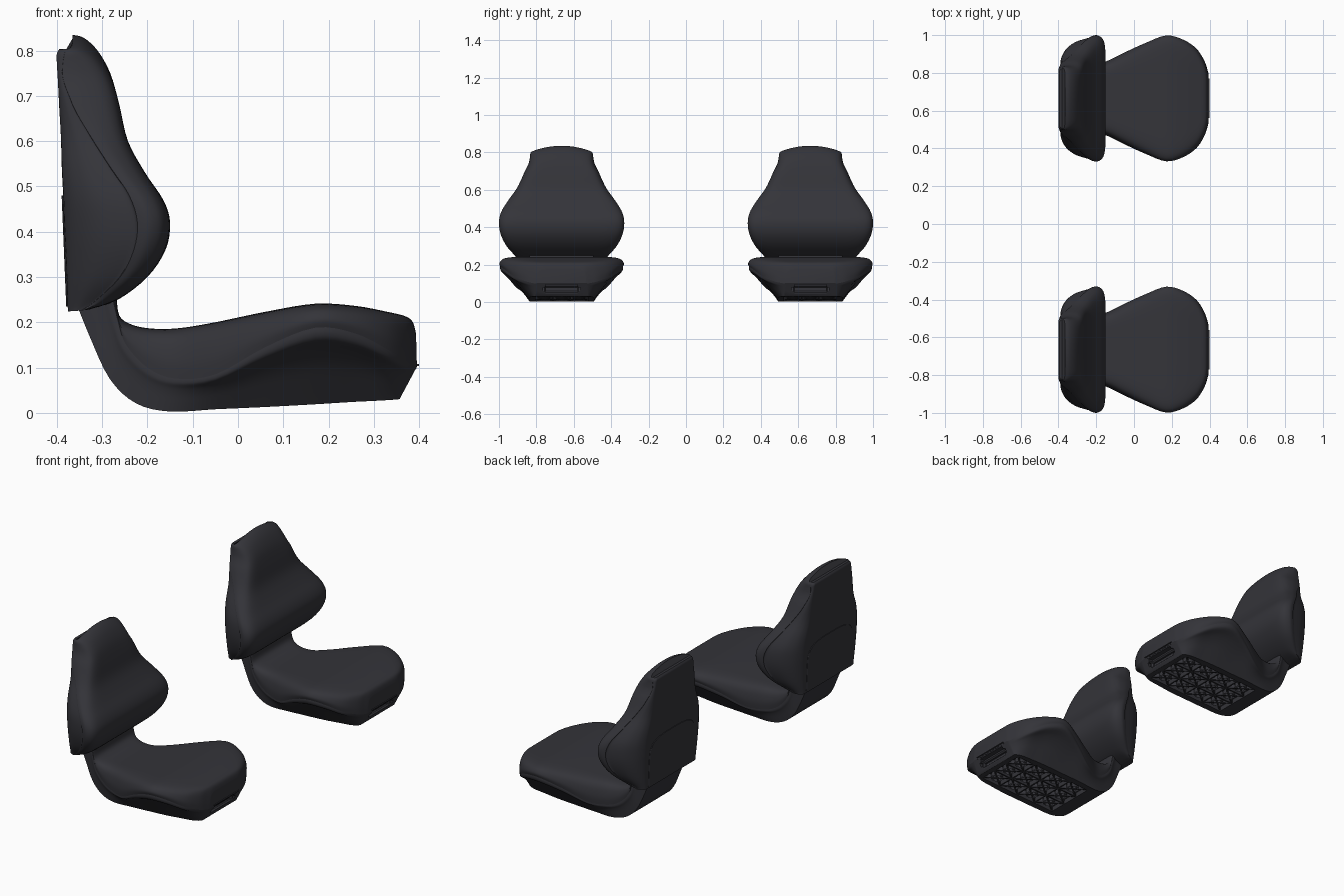
import bpy, bmesh, math
from mathutils import Matrix, Vector

if "Cube" in bpy.data.objects:
    bpy.data.objects.remove(bpy.data.objects["Cube"])

charcoal = bpy.data.materials.new("charcoal_vinyl")
colour = (0.034, 0.034, 0.041, 1)
charcoal.use_nodes = True
charcoal.diffuse_color = colour
shader = charcoal.node_tree.nodes["Principled BSDF"]
shader.inputs["Base Color"].default_value = colour
shader.inputs["Roughness"].default_value = 0.6


def finish(name, bm, smooth=True):
    bmesh.ops.recalc_face_normals(bm, faces=bm.faces)
    mesh = bpy.data.meshes.new(name)
    bm.to_mesh(mesh)
    bm.free()
    mesh.materials.append(charcoal)
    obj = bpy.data.objects.new(name, mesh)
    bpy.context.collection.objects.link(obj)
    if smooth:
        bpy.ops.object.select_all(action='DESELECT')
        obj.select_set(True)
        bpy.context.view_layer.objects.active = obj
        bpy.ops.object.shade_smooth_by_angle(angle=math.radians(35))
    return obj


def spline(rows, steps):
    """Pass a smooth curve through rows of numbers."""
    rows = [Vector(r) for r in rows]
    ext = [rows[0]] + rows + [rows[-1]]
    out = []
    for a, b, c, d in zip(ext, ext[1:], ext[2:], ext[3:]):
        for i in range(steps):
            t = i / steps
            out.append(b + (c - a) * (t / 2) + (a * 2 - b * 5 + c * 4 - d) * (t * t / 2)
                       + (b * 3 - a - c * 3 + d) * (t ** 3 / 2))
    return out + [rows[-1]]


def loft(name, stations, section, shell, y0):
    """Skin mirrored sections; each station is face xz, seam xz, base xz, width, base width."""
    bm = bmesh.new()
    rings = []
    half = spline(section, 3)
    for s in spline(stations, 4):
        face, seam, base = Vector(s[0:2]), Vector(s[2:4]), Vector(s[4:6])
        width, base_width = s[6], s[7]
        pts = []
        for u, v in half:
            if shell:
                y = width * 0.985 + (base_width - width * 0.985) * u
                p = seam.lerp(base, v)
            else:
                y, p = width * u, face.lerp(seam, v)
            pts.append((p.x, y, p.y))
        if shell:
            pts.reverse()
        else:
            pts = pts[1:]
        ring = []
        for x, y, z in pts + [(x, -y, z) for x, y, z in reversed(pts)]:
            # crowned top edge of the backrest
            z -= max(0, z - 0.7) * 0.25 * (y / 0.17) ** 2
            ring.append(bm.verts.new((x, y + y0, z)))
        rings.append(ring)
    n = len(rings[0])
    for a, b in zip(rings, rings[1:]):
        for i in range(n):
            j = (i + 1) % n
            bm.faces.new((a[i], a[j], b[j], b[i]))
    bm.faces.new(rings[0])
    bm.faces.new(rings[-1])
    return finish(name, bm)


def block(bm, centre, size, angle=0):
    matrix = Matrix.Translation(centre) @ Matrix.Rotation(angle, 4, 'Z') @ Matrix.Diagonal((*size, 1))
    return bmesh.ops.create_cube(bm, size=1, matrix=matrix)


def cut(target, centre, size, tilt, radius):
    bm = bmesh.new()
    block(bm, (0, 0, 0), size)
    bmesh.ops.bevel(bm, geom=bm.edges[:], offset=radius, segments=3, affect='EDGES')
    cutter = finish("recess_cutter", bm, False)
    cutter.location = centre
    cutter.rotation_euler.y = tilt
    cutter.hide_render = True
    mod = target.modifiers.new("recess", 'BOOLEAN')
    mod.operation, mod.solver, mod.object = 'DIFFERENCE', 'EXACT', cutter
    bpy.context.view_layer.objects.active = target
    bpy.ops.object.modifier_apply(modifier=mod.name)
    bpy.data.objects.remove(cutter)


# Cross-sections: across, and from padded face to seam or seam to base
pad = [(0, 0), (0.4, 0), (0.7, 0.01), (0.86, 0.08), (0.94, 0.22), (0.98, 0.42),
       (1, 0.7), (0.985, 1)]
pan_wall = [(0, 0), (0, 0.08), (0.06, 0.17), (0.3, 0.3), (0.55, 0.5), (0.78, 0.75), (1, 1)]
back_wall = [(0, 0), (0.05, 0.04), (0.12, 0.25), (0.25, 0.55), (0.5, 0.82), (0.8, 0.97), (1, 1)]

back = [
    (-.33, .228, -.345, .226, -.375, .224, .235, .2),
    (-.265, .25, -.315, .247, -.376, .235, .25, .2),
    (-.2, .3, -.26, .3, -.378, .29, .295, .2),
    (-.16, .36, -.23, .36, -.381, .36, .325, .2),
    (-.15, .42, -.222, .42, -.384, .42, .335, .2),
    (-.165, .47, -.24, .48, -.386, .48, .325, .2),
    (-.205, .53, -.28, .54, -.389, .54, .29, .19),
    (-.243, .6, -.325, .61, -.391, .61, .24, .17),
    (-.262, .68, -.365, .68, -.395, .68, .205, .16),
    (-.282, .75, -.386, .75, -.398, .75, .178, .155),
    (-.31, .8, -.387, .79, -.4, .79, .17, .15),
    (-.34, .828, -.383, .822, -.4, .815, .167, .15),
    (-.365, .835, -.38, .832, -.394, .827, .16, .145)]

seat = [
    (-.268, .26, -.278, .26, -.36, .25, .17, .15),
    (-.262, .215, -.264, .2, -.328, .17, .173, .15),
    (-.235, .195, -.247, .15, -.283, .075, .178, .155),
    (-.19, .186, -.2, .1, -.225, .021, .185, .16),
    (-.13, .187, -.14, .076, -.15, .003, .2, .17),
    (-.05, .2, -.05, .085, -.05, .008, .243, .175),
    (.06, .223, .06, .145, .06, .013, .293, .175),
    (.17, .241, .17, .188, .17, .019, .333, .175),
    (.26, .236, .26, .175, .25, .024, .311, .17),
    (.33, .223, .33, .14, .31, .027, .264, .165),
    (.37, .213, .373, .112, .342, .029, .2, .155),
    (.386, .2, .39, .1, .354, .03, .15, .145),
    (.393, .175, .395, .102, .357, .031, .13, .14)]


def back_panel(name, y0):
    """Thin arched access panel lying on the leaning back face."""
    bm = bmesh.new()
    arch = [(-.19, .235), (.19, .235)]
    for i in range(17):
        a = math.pi * i / 16
        c, s = math.cos(a), math.sin(a)
        arch.append((math.copysign(abs(c) ** 0.6, c) * .19, .38 + .1 * s ** 0.6))
    rims = [[bm.verts.new((-.3655 - .0415 * z - out, y0 + y * k, z)) for y, z in arch]
            for out, k in ((-.004, 1), (.002, 1), (.004, .98))]
    for a, b in zip(rims, rims[1:]):
        for i in range(len(arch)):
            j = (i + 1) % len(arch)
            bm.faces.new((a[i], a[j], b[j], b[i]))
    bm.faces.new(rims[0])
    bm.faces.new(rims[-1])
    finish(name, bm, False)


def underside_ribs(name, y0, tilt):
    """Moulded lattice of bars, crosses and rings inside the pan recess."""
    bm = bmesh.new()
    dx, dy, bar, deep = .115, .093, .007, .024
    for i in range(1, 4):
        block(bm, ((i - 2) * dx, 0, 0), (bar, 3 * dy, deep))
    for side in (-1, 1):
        block(bm, (0, side * dy / 2, 0), (4 * dx, bar, deep))
    for i in range(4):
        for j in range(3):
            centre = ((i - 1.5) * dx, (j - 1) * dy, 0)
            for side in (-1, 1):
                block(bm, centre, (math.hypot(dx, dy), bar, deep * .9), side * math.atan2(dy, dx))
            for radius in (.024, .031):
                bmesh.ops.create_cone(bm, cap_ends=False, segments=16, radius1=radius,
                                      radius2=radius, depth=deep, matrix=Matrix.Translation(centre))
    ribs = finish(name, bm, False)
    ribs.location = (.1, y0, .03)
    ribs.rotation_euler.y = tilt


tilt = -0.053
for side, y0 in (("near", -.665), ("far", .665)):
    loft(side + "_backrest_cushion", back, pad, False, y0)
    loft(side + "_backrest_shell", back, back_wall, True, y0)
    back_panel(side + "_backrest_panel", y0)
    loft(side + "_seat_cushion", seat, pad, False, y0)
    pan = loft(side + "_seat_pan", seat, pan_wall, True, y0)
    # open underside and front grip recess
    cut(pan, (.1, y0, .005), (.46, .28, .08), tilt, .004)
    cut(pan, (.385, y0, .068), (.07, .2, .05), 0, .015)
    underside_ribs(side + "_pan_ribs", y0, tilt)
    # front grip lip
    bm = bmesh.new()
    block(bm, (.388, y0, .106), (.024, .22, .016))
    bmesh.ops.bevel(bm, geom=bm.edges[:], offset=.006, segments=2, affect='EDGES')
    finish(side + "_grip_lip", bm)
